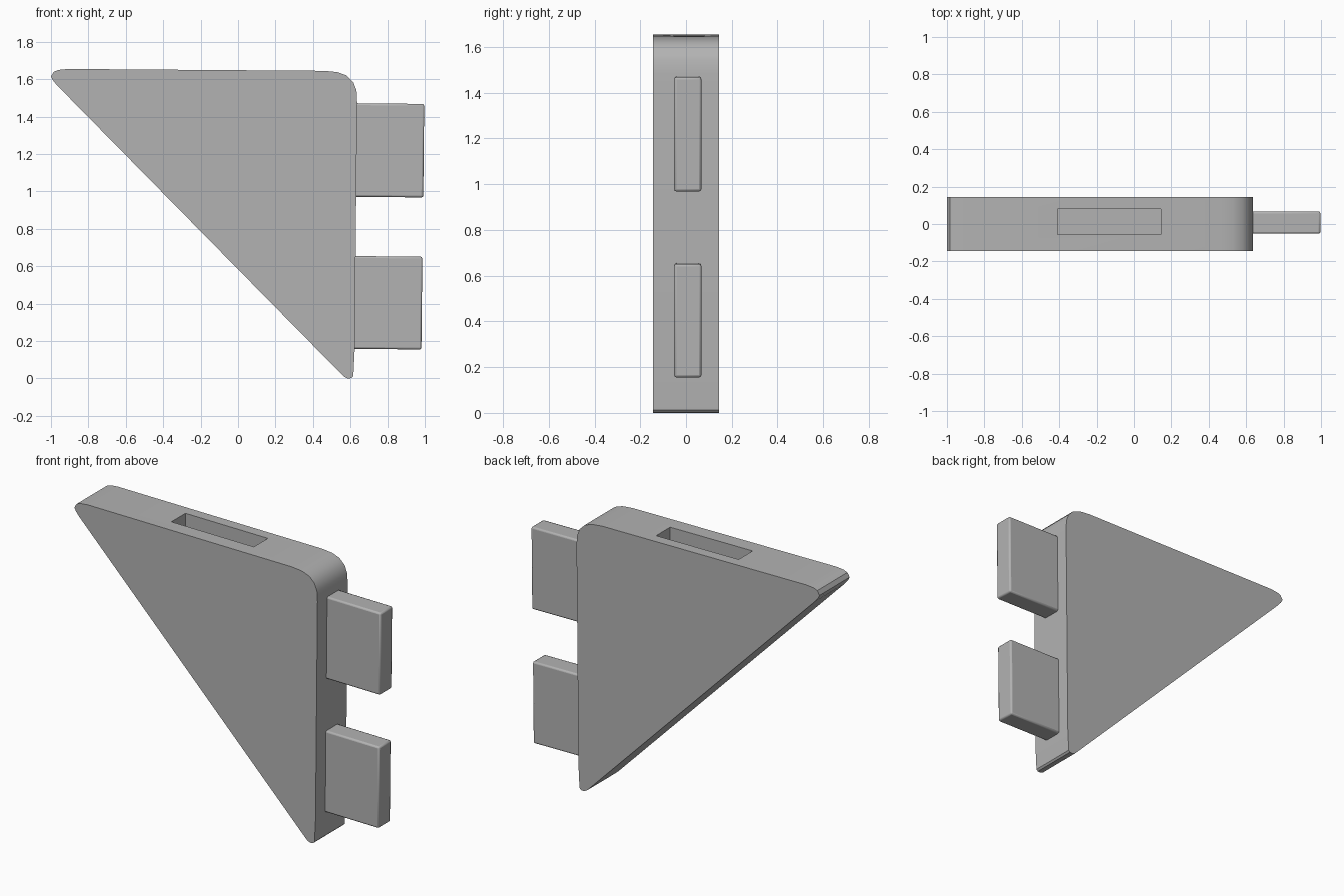
import bpy, bmesh

if "Cube" in bpy.data.objects:
    bpy.data.objects.remove(bpy.data.objects["Cube"])

grey = bpy.data.materials.new("plain_grey")
grey.diffuse_color = (0.45, 0.45, 0.45, 1)
grey.use_nodes = True
grey.node_tree.nodes["Principled BSDF"].inputs["Base Color"].default_value = grey.diffuse_color


def make_object(name, bm):
    bmesh.ops.recalc_face_normals(bm, faces=bm.faces)
    mesh = bpy.data.meshes.new(name)
    bm.to_mesh(mesh)
    bm.free()
    mesh.materials.append(grey)
    obj = bpy.data.objects.new(name, mesh)
    bpy.context.collection.objects.link(obj)
    return obj


def extruded(name, profile, y0, y1):
    """Extrude an x-z outline from y0 to y1."""
    bm = bmesh.new()
    face = bm.faces.new([bm.verts.new((x, y0, z)) for x, z in profile])
    out = bmesh.ops.extrude_face_region(bm, geom=[face])["geom"]
    bmesh.ops.translate(bm, vec=(0, y1 - y0, 0),
                        verts=[v for v in out if isinstance(v, bmesh.types.BMVert)])
    return make_object(name, bm)


def smooth(obj, angle=0.6):
    bpy.ops.object.select_all(action='DESELECT')
    obj.select_set(True)
    bpy.context.view_layer.objects.active = obj
    bpy.ops.object.shade_smooth_by_angle(angle=angle)


# Triangular wedge with rounded corners
outline = [(-1.0, 1.615), (-0.985, 1.64), (-0.96, 1.65), (-0.91, 1.655),
           (0.46, 1.645), (0.53, 1.638), (0.58, 1.62), (0.615, 1.585),
           (0.632, 1.54), (0.635, 1.48), (0.622, 0.15), (0.615, 0.012),
           (0.605, 0.002), (0.585, 0.0), (0.565, 0.01), (0.54, 0.035),
           (-0.97, 1.57), (-0.99, 1.595)]
body = extruded("wedge_body", outline, -0.145, 0.145)

# Slot sunk into the top, sized to take a tab
cutter = extruded("slot_cutter",
                  [(-0.41, 1.25), (0.145, 1.25), (0.145, 1.8), (-0.41, 1.8)],
                  -0.055, 0.08)
cutter.hide_render = True
cutter.hide_set(True)
cut = body.modifiers.new("slot", 'BOOLEAN')
cut.operation = 'DIFFERENCE'
cut.solver = 'EXACT'
cut.object = cutter
smooth(body)

# Two plug tabs on the right edge, leaning slightly
for name, z0, z1, x1 in (("lower_tab", 0.155, 0.655, 0.987),
                         ("upper_tab", 0.968, 1.472, 0.997)):
    tab = extruded(name, [(0.60, z0 + 0.004), (x1 - 0.005, z0),
                          (x1, z1 - 0.004), (0.60, z1)], -0.052, 0.067)
    bevel = tab.modifiers.new("soft_edges", 'BEVEL')
    bevel.width = 0.01
    bevel.segments = 2
    smooth(tab)
